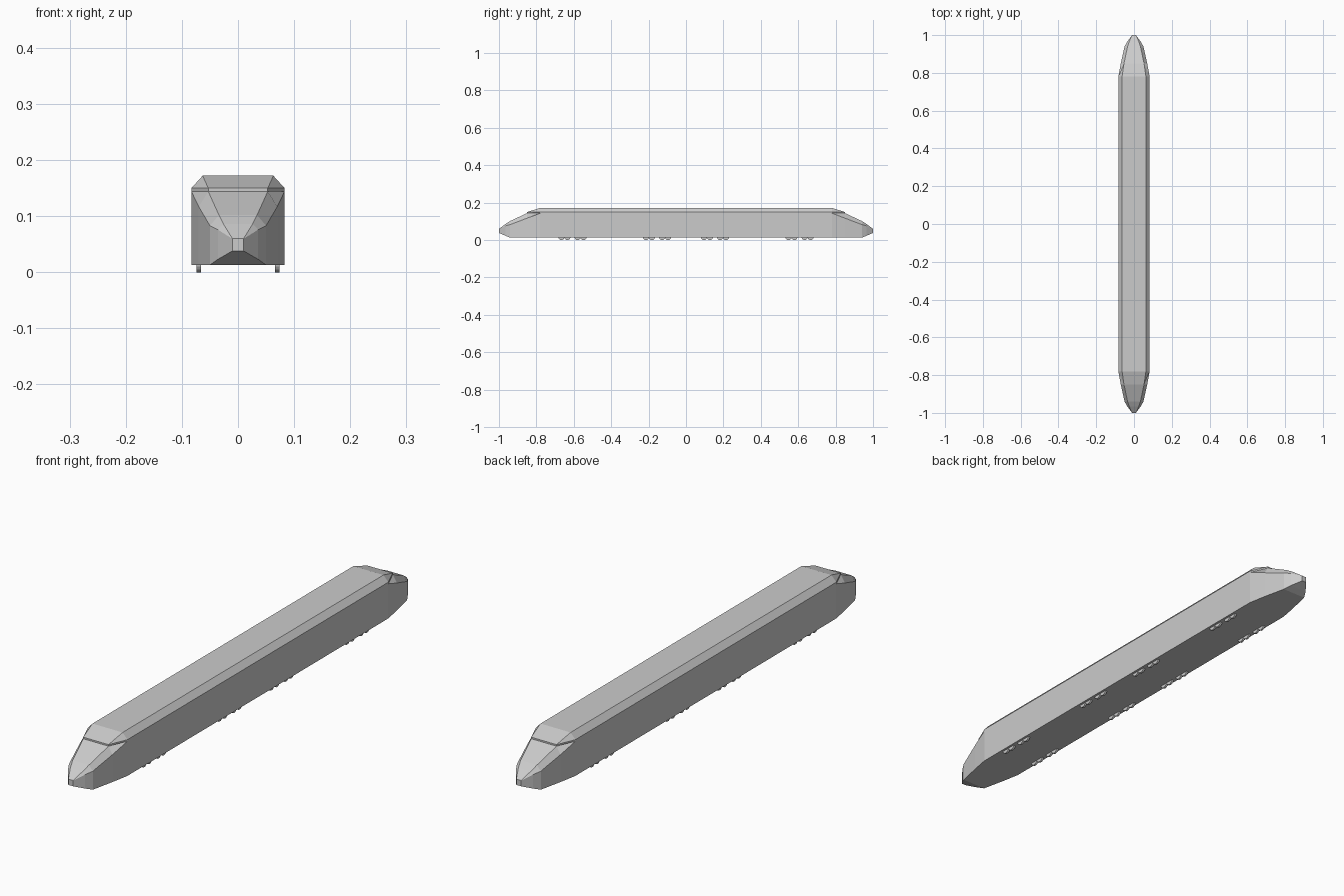
import bpy, bmesh, math
from mathutils import Matrix

if "Cube" in bpy.data.objects:
    bpy.data.objects.remove(bpy.data.objects["Cube"], do_unlink=True)

grey = bpy.data.materials.new("light_grey")
grey.use_nodes = True
GREY = (0.6, 0.6, 0.6, 1)
grey.diffuse_color = GREY
grey.node_tree.nodes["Principled BSDF"].inputs["Base Color"].default_value = GREY


def finish(name, bm):
    bmesh.ops.remove_doubles(bm, verts=bm.verts, dist=0.0002)
    bmesh.ops.recalc_face_normals(bm, faces=bm.faces)
    mesh = bpy.data.meshes.new(name)
    bm.to_mesh(mesh)
    bm.free()
    mesh.materials.append(grey)
    obj = bpy.data.objects.new(name, mesh)
    bpy.context.collection.objects.link(obj)


def loft(name, stations):
    """Skin half profiles (y, [(x, y offset, z)...]) mirrored to both sides and both ends."""
    whole = [(-y, [(x, -o, z) for x, o, z in p]) for y, p in reversed(stations)] + stations
    bm = bmesh.new()
    rings = []
    for y, half in whole:
        loop = half + [(-x, o, z) for x, o, z in reversed(half)]
        rings.append([bm.verts.new((x, y + o, z)) for x, o, z in loop])
    for a, b in zip(rings, rings[1:]):
        n = len(a)
        for i in range(n):
            j = (i + 1) % n
            bm.faces.new((a[i], a[j], b[j], b[i]))
    bm.faces.new(rings[0])
    bm.faces.new(rings[-1])
    finish(name, bm)


# Hull with tapered noses: floor edge, shoulder, windscreen edge
def section(y, low, mid, top):
    return y, [(x, 0, z) for x, z in (low, mid, top)]


loft("hull", [
    section(0.78, (0.083, 0.013), (0.083, 0.144), (0.062, 0.1445)),
    section(0.85, (0.070, 0.013), (0.070, 0.117), (0.053, 0.144)),
    section(0.94, (0.050, 0.013), (0.050, 0.083), (0.034, 0.102)),
    section(0.965, (0.036, 0.023), (0.036, 0.076), (0.026, 0.086)),
    section(1.0, (0.010, 0.038), (0.010, 0.0595), (0.010, 0.060)),
])

# Roof cap: chamfered along the sides, sloping to a thin brow at each end
loft("roof", [
    (0.78, [(0.083, 0, 0.144), (0.083, 0, 0.150), (0.063, 0, 0.172)]),
    (0.85, [(0.053, 0, 0.144), (0.053, 0, 0.150), (0.053, 0, 0.150)]),
])

# Wheels: two bogies per half, four wheels a side on each
wheels = bmesh.new()
for end in (-1, 1):
    for centre in (0.155, 0.607):
        for offset in (-0.059, -0.027, 0.027, 0.059):
            for side in (-0.07, 0.07):
                place = Matrix.Translation((side, end * (centre + offset), 0.016))
                bmesh.ops.create_cone(
                    wheels, cap_ends=True, segments=16, radius1=0.016, radius2=0.016,
                    depth=0.008, matrix=place @ Matrix.Rotation(math.pi / 2, 4, "Y"))
finish("wheels", wheels)
